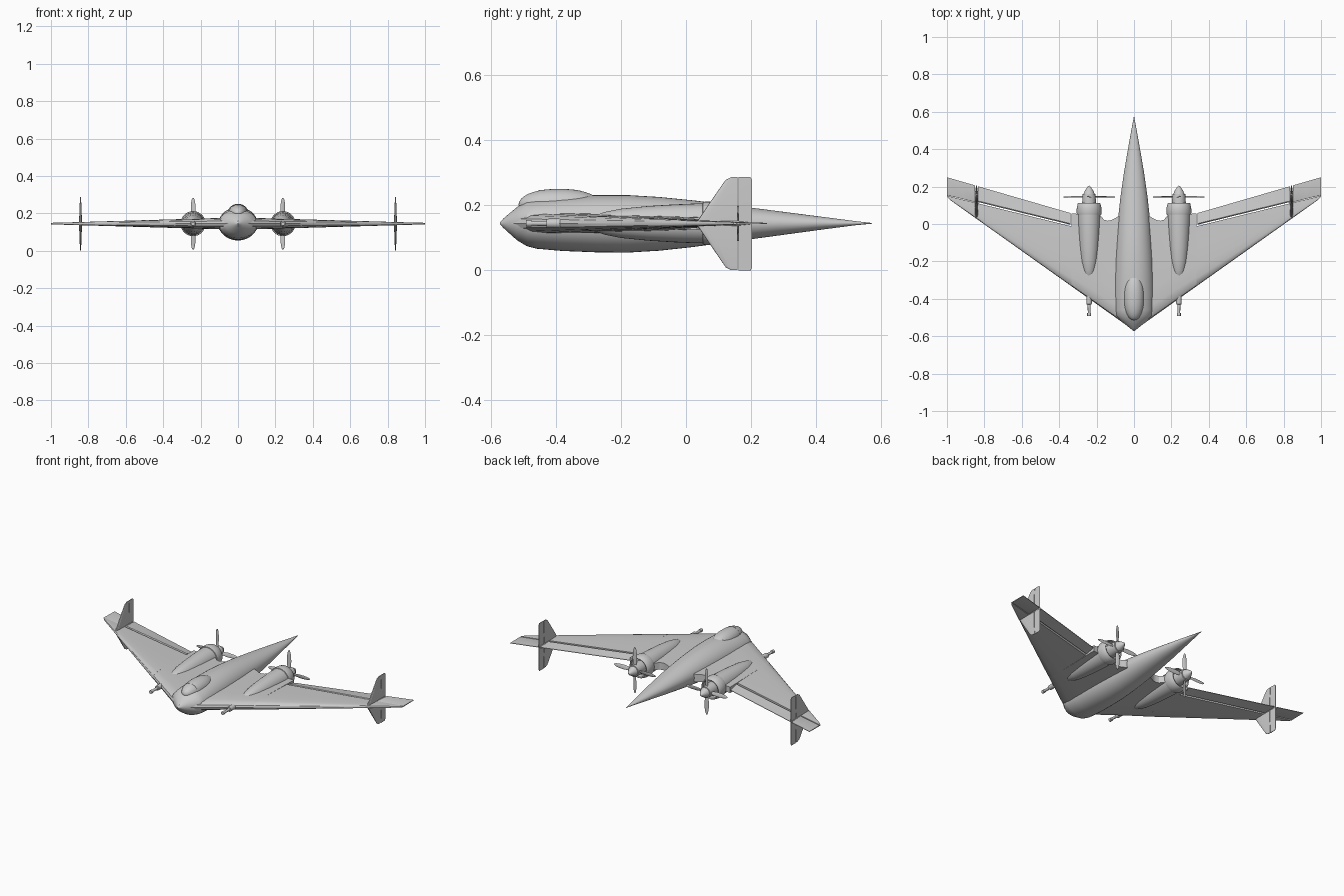
import bpy, bmesh
from math import sin, cos, pi, radians
from mathutils import Vector, Matrix

if "Cube" in bpy.data.objects:
    bpy.data.objects.remove(bpy.data.objects["Cube"])

Z0 = 0.145      # height of the wing plane
ENGINE_X = 0.24
FIN_X = 0.842


def loft(name, rings, mirror=False, cap_start=True, copies=None):
    """Skin a list of closed rings; copies = optional list of matrices."""
    bm = bmesh.new()
    for m in copies or [Matrix()]:
        rows = [[bm.verts.new(m @ Vector(p)) for p in r] for r in rings]
        n = len(rows[0])
        for a, b in zip(rows, rows[1:]):
            for i in range(n):
                j = (i + 1) % n
                bm.faces.new((a[i], a[j], b[j], b[i]))
        if cap_start:
            bm.faces.new(rows[0][::-1])
        bm.faces.new(rows[-1])
    bmesh.ops.recalc_face_normals(bm, faces=bm.faces)
    me = bpy.data.meshes.new(name)
    bm.to_mesh(me)
    bm.free()
    ob = bpy.data.objects.new(name, me)
    bpy.context.collection.objects.link(ob)
    if mirror:
        ob.modifiers.new("mirror", "MIRROR").use_mirror_merge = False
    return ob


def lathe(name, profile, x=0.0, n=32, mirror=True):
    """Turned part on an axis along y; profile = (y, radius)."""
    return loft(name, [[(x + r * cos(2 * pi * i / n), y, Z0 + r * sin(2 * pi * i / n))
                        for i in range(n)] for y, r in profile], mirror)


def foil(le, te, h, tail):
    """Section outline as (y, offset): rounded nose, blunt end of half depth tail."""
    c = te - le
    half = [(0.012, 0.45), (0.05, 0.8), (0.13, 0.96), (0.3, 1.0), (0.6, 0.93)]
    up = [(le + f * c, h * k) for f, k in half] + [(te, tail)]
    return [(le, 0)] + up + [(y, -o) for y, o in reversed(up)]


def depth(x):
    return 0.033 - 0.029 * x


def lead(x):
    return -0.57 + 0.71 * x


def hinge(x):
    return -0.012 + (x - 0.335) * 0.245


def trail(x):
    return 0.057 + (x - 0.335) * 0.29


def wing_ring(x, te):
    return [(x, y, Z0 + o) for y, o in foil(lead(x), te, depth(x), depth(x) * 0.75)]


def flap_ring(x, gap=0.007):
    h, y0, y1 = depth(x), hinge(x) + gap, trail(x)
    return [(x, y, Z0 + o) for y, o in [(y0, h * .4), (y0 + .006, h * .7), (y1, .0015),
                                        (y1, -.0015), (y0 + .006, -h * .7), (y0, -h * .4)]]


# Fuselage: y, half width, top, bottom
body = [(-.573, .002, .147, .143), (-.55, .030, .170, .120), (-.52, .068, .195, .093),
        (-.49, .098, .213, .075), (-.46, .104, .220, .067), (-.38, .106, .227, .060),
        (-.28, .105, .232, .056), (-.18, .101, .232, .055), (-.08, .094, .226, .061),
        (.02, .086, .216, .072), (.14, .073, .201, .088), (.28, .053, .183, .107),
        (.42, .029, .165, .126), (.52, .011, .152, .139), (.573, .001, .146, .144)]
loft("fuselage", [[(w * cos(2 * pi * i / 40), y,
                    (t + b) / 2 + (t - b) / 2 * sin(2 * pi * i / 40)) for i in range(40)]
                  for y, w, t, b in body])

# Canopy and its frame hoop
def canopy_ring(y, s=1.0, n=32):
    k = abs((y + .39) / .125)
    k = max(1 - k ** 2.3, 0.0005) ** .5 * s
    return [(.054 * k * cos(2 * pi * i / n), y, .203 + .048 * k * sin(2 * pi * i / n))
            for i in range(n)]

loft("canopy", [canopy_ring(-.39 - .125 * cos(pi * i / 18)) for i in range(19)])
loft("canopy_frame", [canopy_ring(y, 1.02) for y in (-.453, -.445)])

# Wing centre section with a scalloped trailing edge between body and engine
centre = [(0, .04), (.085, .04), (.1, .032), (.12, .021), (.14, .017), (.16, .023),
          (.175, .04), (.185, .054), (.3, .054), (.335, .057)]
loft("wing_centre", [wing_ring(x, te) for x, te in centre], True, cap_start=False)

# Outer wing, control surfaces and tip tabs
loft("outer_wing", [wing_ring(x, hinge(x)) for x in (.335, .6, .84, .94)]
     + [[(.985, y, Z0 + o) for y, o in foil(.130, hinge(.985), .005, .004)],
        [(1.0, y, Z0 + o) for y, o in foil(.146, hinge(1.0) + .003, .0035, .003)]], True)
loft("wing_flap", [flap_ring(x) for x in (.34, .6, .835)], True)
loft("tip_tab", [flap_ring(x, .003) for x in (.85, .92, 1.0)], True)

# Twin end fins with rudders: height, leading edge, half thickness
fin = [(.002, .138, .002), (.010, .122, .003), (.08, .074, .006), (Z0, .03, .008),
       (.21, .074, .006), (.279, .122, .003), (.287, .138, .002)]
loft("tail_fin", [[(FIN_X + o, y, z) for y, o in foil(le, .158, h, h * .8)]
                  for z, le, h in fin], True)
loft("rudder", [[(FIN_X + o, y, z) for y, o in
                 [(.161, h * .75), (te, .001), (te, -.001), (.161, -h * .75)]]
                for z, h, te in [(0, .003, .199), (.01, .003, .203), (Z0, .008, .203),
                                 (.279, .003, .203), (.288, .002, .197)]], True)
# Fin root fairing
lathe("fin_fairing", [(.035, .001), (.06, .007), (.1, .010), (.155, .010), (.205, .002)],
      FIN_X, 16)

# Engine nacelle, open cowl and spinner
lathe("nacelle", [(-.31, .004), (-.28, .024), (-.25, .035), (-.2, .045), (-.12, .053),
                  (-.04, .058), (.03, .061), (.056, .061)], ENGINE_X)
lathe("engine_cowl", [(.05, .058), (.052, .065), (.06, .067), (.085, .066), (.108, .061),
                      (.113, .057), (.110, .052), (.085, .050)], ENGINE_X)
lathe("spinner", [(.08, .036), (.115, .037), (.16, .034), (.161, .029), (.175, .024),
                  (.19, .015), (.2, .007), (.205, .001)], ENGINE_X)

# Four-bladed pusher propellers
blade = [(.02, .007, 25), (.04, .010, 20), (.07, .013, 15), (.105, .012, 11),
         (.128, .008, 9), (.138, .003, 8)]
rings = []
for r, w, tw in blade:
    a = radians(tw)
    rings.append([(w * cos(t) * cos(a) - .0022 * sin(t) * sin(a),
                   w * cos(t) * sin(a) + .0022 * sin(t) * cos(a), r)
                  for t in [2 * pi * i / 12 for i in range(12)]])
loft("propeller_blades", rings, True,
     copies=[Matrix.Translation((ENGINE_X, .145, Z0)) @ Matrix.Rotation(i * pi / 2, 4, 'Y')
             for i in range(4)])

# Wing guns on the leading edge
lathe("wing_gun", [(-.492, .004), (-.492, .010), (-.476, .010), (-.475, .007), (-.43, .008),
                   (-.429, .014), (-.39, .015), (-.36, .015)], ENGINE_X, 20)

# Smooth shading that keeps hard edges
for ob in bpy.context.scene.objects:
    ob.select_set(True)
    bpy.context.view_layer.objects.active = ob
bpy.ops.object.shade_smooth_by_angle(angle=radians(30))
